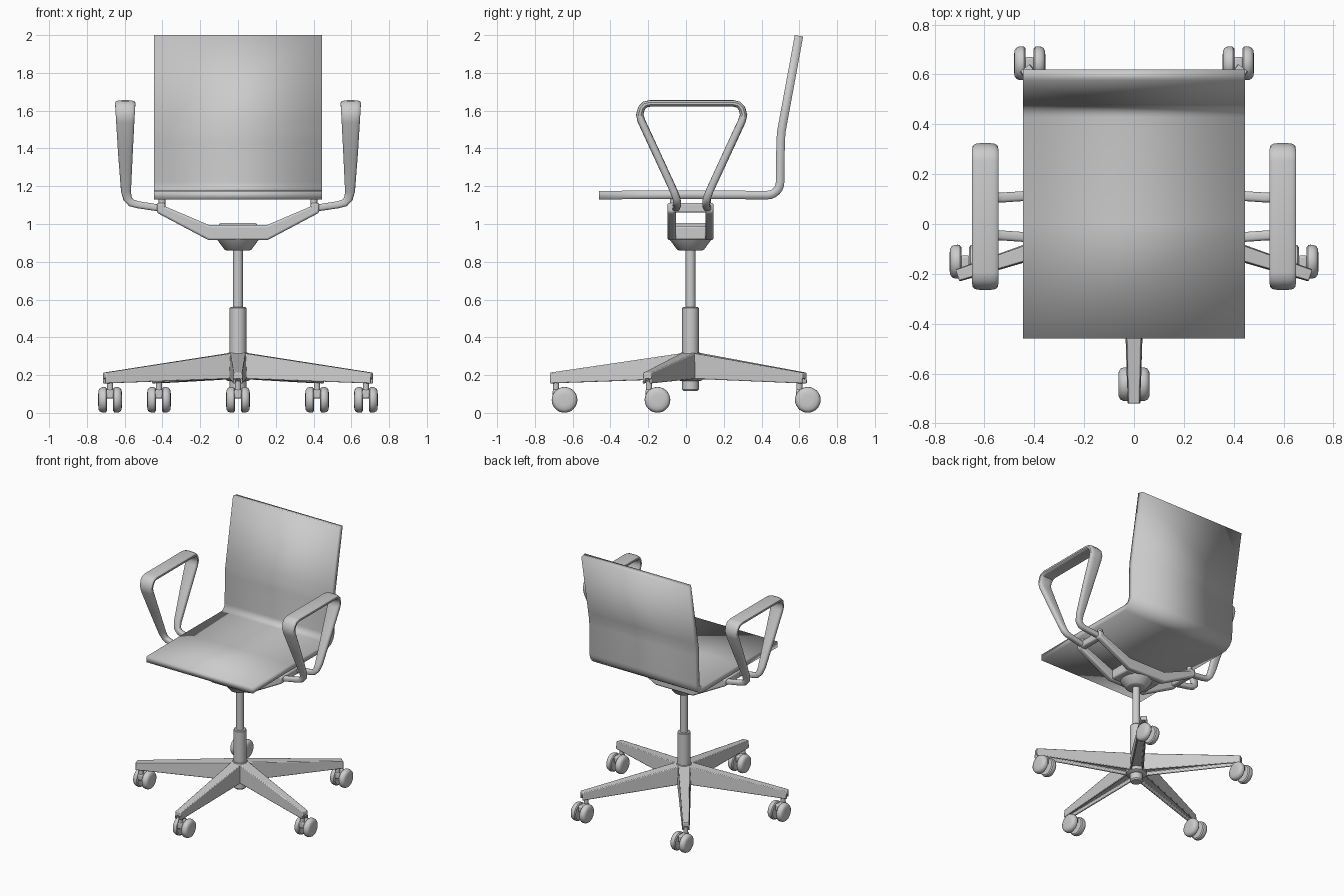
import bpy, bmesh, math
from mathutils import Vector, Matrix

if "Cube" in bpy.data.objects:
    bpy.data.objects.remove(bpy.data.objects["Cube"])

C = 0.024  # y of the column axis


def make(name, bm, bevel=0.0, segs=3):
    bmesh.ops.recalc_face_normals(bm, faces=bm.faces)
    me = bpy.data.meshes.new(name)
    bm.to_mesh(me)
    bm.free()
    ob = bpy.data.objects.new(name, me)
    bpy.context.collection.objects.link(ob)
    if bevel:
        m = ob.modifiers.new("bevel", 'BEVEL')
        m.width, m.segments, m.limit_method = bevel, segs, 'ANGLE'
    return ob


def loft(name, rings, bevel=0.0, segs=3):
    bm = bmesh.new()
    vs = [[bm.verts.new(p) for p in r] for r in rings]
    n = len(rings[0])
    for a, b in zip(vs, vs[1:]):
        for i in range(n):
            j = (i + 1) % n
            bm.faces.new((a[i], a[j], b[j], b[i]))
    bm.faces.new(vs[0])
    bm.faces.new(vs[-1])
    return make(name, bm, bevel, segs)


def box(name, x, y, z, bevel=0.0):
    return loft(name, [[(x[0], y[0], h), (x[1], y[0], h), (x[1], y[1], h), (x[0], y[1], h)] for h in z], bevel, 2)


def turned(name, profile, n=32, y=C, x=0.0):
    return loft(name, [[(x + r * math.cos(2 * math.pi * i / n), y + r * math.sin(2 * math.pi * i / n), z)
                        for i in range(n)] for r, z in profile])


# One-piece seat and back shell
line = [(-0.46, 1.153), (0.0, 1.155), (0.43, 1.153)]
line += [(0.43 + 0.068 * math.sin(a), 1.221 - 0.068 * math.cos(a))
         for a in [math.radians(15 * k) for k in range(1, 7)]]
line += [(0.501, 1.44), (0.505, 1.49), (0.514, 1.54), (0.598, 1.996)]
bm = bmesh.new()
cols = [[bm.verts.new((x, y, z)) for x in (-0.445, 0.445)] for y, z in line]
for a, b in zip(cols, cols[1:]):
    bm.faces.new((a[0], a[1], b[1], b[0]))
shell = make("seat_shell", bm)
sol = shell.modifiers.new("thickness", 'SOLIDIFY')
sol.thickness, sol.offset, sol.use_even_offset = 0.045, 0.0, True

# Column, hub and tilt housing
turned("lower_column", [(0.036, 0.115), (0.044, 0.125), (0.044, 0.555), (0.04, 0.56)])
turned("gas_lift", [(0.026, 0.55), (0.026, 0.88)])
turned("base_hub", [(0.055, 0.17), (0.072, 0.18), (0.066, 0.29), (0.05, 0.32)])
turned("tilt_cone", [(0.06, 0.86), (0.072, 0.865), (0.112, 0.92), (0.112, 0.95)])
box("tilt_housing", (-0.15, 0.15), (C - 0.085, C + 0.085), (0.915, 0.99), 0.012)
box("tilt_cover", (-0.1, 0.1), (C - 0.08, C + 0.08), (0.97, 1.005), 0.006)

# Bracket bars below the seat
for label, y in (("front", C - 0.1), ("rear", C + 0.1)):
    w = 0.022
    loft(label + "_bracket_bar",
         [[(x, y - w, lo), (x, y + w, lo), (x, y + w, hi), (x, y - w, hi)] for x, lo, hi in
          ((-0.43, 1.06, 1.112), (-0.155, 0.914, 0.995), (0.155, 0.914, 0.995), (0.43, 1.06, 1.112))],
         0.012, 3)


def arm_rest(s):
    # x, half spread in y, z, width, thickness, width direction
    half = [(0.40, 0.085, 1.082, 0.036, 0.04, (0, 0, -1)),
            (0.53, 0.076, 1.102, 0.038, 0.04, (0.1, 0, -1)),
            (0.565, 0.076, 1.112, 0.042, 0.04, (0.5, 0, -1)),
            (0.585, 0.08, 1.135, 0.046, 0.04, (1, 0, -0.6)),
            (0.593, 0.095, 1.175, 0.053, 0.04, (1, 0, -0.15)),
            (0.596, 0.185, 1.37, 0.078, 0.042, (1, 0, 0)),
            (0.597, 0.266, 1.545, 0.098, 0.042, (1, 0, 0)),
            (0.597, 0.275, 1.578, 0.102, 0.04, (1, 0, 0)),
            (0.597, 0.266, 1.612, 0.106, 0.038, (1, 0, 0)),
            (0.597, 0.248, 1.632, 0.108, 0.036, (1, 0, 0)),
            (0.597, 0.222, 1.638, 0.108, 0.035, (1, 0, 0))]
    pts = [(Vector((x, 0.03 - d, z)), w, t, Vector(r)) for x, d, z, w, t, r in half]
    pts += [(Vector((x, 0.03 + d, z)), w, t, Vector(r)) for x, d, z, w, t, r in reversed(half)]
    rings = []
    for i, (p, w, t, ref) in enumerate(pts):
        d0 = (p - pts[i - 1][0]).normalized() if i else Vector()
        d1 = (pts[i + 1][0] - p).normalized() if i + 1 < len(pts) else Vector()
        tan = (d0 + d1).normalized()
        u = (ref - tan * ref.dot(tan)).normalized()
        v = tan.cross(u)
        ring = []
        for k in range(16):
            a = 2 * math.pi * (k + 0.5) / 16
            ca, sa = math.cos(a), math.sin(a)
            q = p + u * math.copysign(abs(ca) ** 0.65, ca) * w / 2 + v * math.copysign(abs(sa) ** 0.65, sa) * t / 2
            ring.append((s * q.x, q.y, q.z))
        rings.append(ring)
    return rings


for label, s in (("right", 1), ("left", -1)):
    loft(label + "_armrest", arm_rest(s))
    xs = sorted((s * 0.385, s * 0.43))
    box(label + "_bracket_end", xs, (C - 0.122, C + 0.122), (1.06, 1.112), 0.01)
    for end, y in (("front", C - 0.09), ("rear", C + 0.09)):
        turned(f"{label}_{end}_seat_mount", [(0.018, 1.09), (0.018, 1.14)], 16, y, s * 0.402)


# Star base: tapered legs with a channel on the underside
def leg_ring(r, w, lo, hi, rot):
    k = 0.013
    sec = [(-w, lo), (-w * 0.85, hi), (w * 0.85, hi), (w, lo),
           (w - k, lo), (w - k, lo + 0.025), (k - w, lo + 0.025), (k - w, lo)]
    return [rot @ Vector((r, a, z)) for a, z in sec]


def caster(i, x, y):
    # twin wheels trail the stem; every axle runs along x
    turned(f"caster_stem_{i}", [(0.016, 0.10), (0.016, 0.17)], 16, y, x)
    wy = y + 0.045
    for side, s in (("left", -1), ("right", 1)):
        prof = [(0.03, 0.016), (0.058, 0.016), (0.066, 0.022), (0.068, 0.031),
                (0.067, 0.043), (0.062, 0.054), (0.051, 0.061), (0.03, 0.063)]
        loft(f"caster_wheel_{side}_{i}",
             [[(x + s * d, wy + r * math.cos(math.pi * k / 16), 0.069 + r * math.sin(math.pi * k / 16))
               for k in range(32)] for r, d in prof])
    box(f"caster_bridge_{i}", (x - 0.02, x + 0.02), (y - 0.018, wy + 0.025), (0.075, 0.125), 0.01)


for i in range(5):
    a = math.radians(-90 + 72 * i)
    rot = Matrix.Translation((0, C, 0)) @ Matrix.Rotation(a, 4, 'Z')
    loft(f"base_leg_{i + 1}", [leg_ring(0.02, 0.05, 0.18, 0.32, rot),
                               leg_ring(0.06, 0.047, 0.18, 0.314, rot),
                               leg_ring(0.745, 0.026, 0.156, 0.213, rot)], 0.005, 2)
    caster(i + 1, 0.712 * math.cos(a), C + 0.712 * math.sin(a))

# Smooth shading with crisp edges
for ob in bpy.context.scene.objects:
    ob.select_set(True)
    bpy.context.view_layer.objects.active = ob
bpy.ops.object.shade_smooth_by_angle(angle=math.radians(35))
